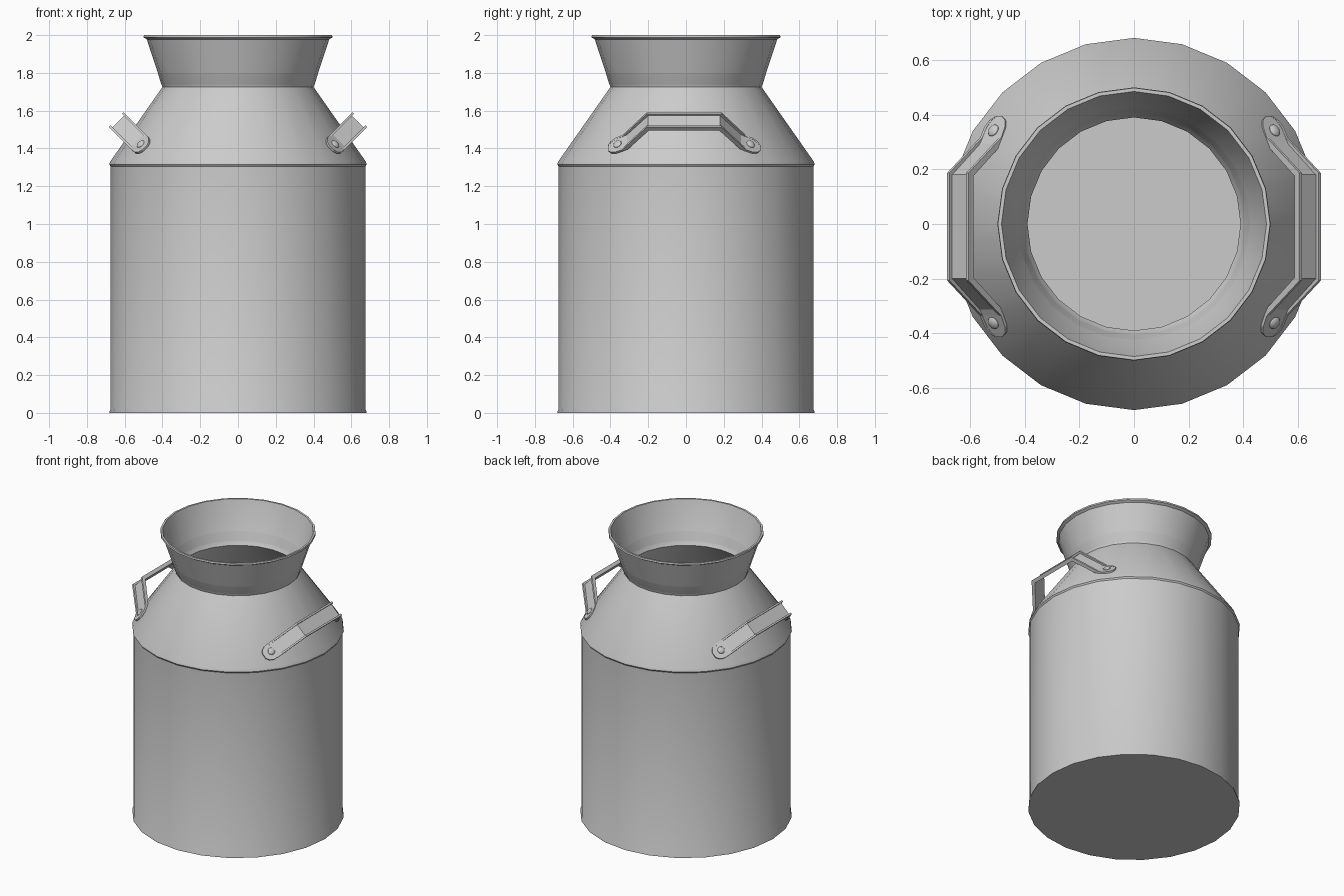
import bpy, bmesh, math
from mathutils import Vector, Matrix

if "Cube" in bpy.data.objects:
    bpy.data.objects.remove(bpy.data.objects["Cube"])

SEG = 24


def finish(bm, name, smooth=True):
    bmesh.ops.recalc_face_normals(bm, faces=bm.faces)
    mesh = bpy.data.meshes.new(name)
    bm.to_mesh(mesh)
    bm.free()
    ob = bpy.data.objects.new(name, mesh)
    bpy.context.collection.objects.link(ob)
    if smooth:
        bpy.ops.object.select_all(action='DESELECT')
        ob.select_set(True)
        bpy.context.view_layer.objects.active = ob
        bpy.ops.object.shade_smooth_by_angle(angle=math.radians(30))
    return ob


def mirror_x(ob):
    ob.modifiers.new("mirror", 'MIRROR').use_axis[0] = True


# Can: one lathed profile, outside then back down the inside
profile = [(0, 0), (0.68, 0), (0.68, 0.008), (0.674, 0.02), (0.674, 1.305),
           (0.681, 1.315), (0.677, 1.33), (0.40, 1.725), (0.483, 1.978),
           (0.50, 1.988), (0.498, 2.0), (0.485, 2.0), (0.408, 1.745),
           (0.39, 1.715), (0.66, 1.315), (0.66, 0.015), (0, 0.015)]
bm = bmesh.new()
verts = [bm.verts.new((r, 0, z)) for r, z in profile]
edges = [bm.edges.new(p) for p in zip(verts, verts[1:])]
bmesh.ops.spin(bm, geom=verts + edges, cent=(0, 0, 0), axis=(0, 0, 1),
               angle=math.tau, steps=SEG, use_duplicate=False)
bmesh.ops.remove_doubles(bm, verts=bm.verts, dist=0.0005)
finish(bm, "can_body")

# Handle frame: strap is tilted 45 degrees away from the shoulder
OUT = Vector((1, 0, 1)).normalized()
WIDE = Vector((1, 0, -1)).normalized()
SIDE = Vector((0, 1, 0))
GRIP = Vector((0.627, -0.01, 1.535))

# Strap stations: along y, outward offset, half width, lip height
T = 0.012
half = [(0.185, 0, 0.055, 0.025), (0.295, -0.14, 0.055, 0.022),
        (0.32, -0.155, 0.055, T), (0.36, -0.176, 0.053, T),
        (0.385, -0.189, 0.04, T), (0.398, -0.196, 0.018, T)]
stations = [(-y, e, h, l) for y, e, h, l in reversed(half)] + half

bm = bmesh.new()
rings = []
for i, (y, e, h, lip) in enumerate(stations):
    here = Vector((y, e))
    dirs = []
    if i > 0:
        dirs.append((here - Vector(stations[i - 1][:2])).normalized())
    if i < len(stations) - 1:
        dirs.append((Vector(stations[i + 1][:2]) - here).normalized())
    d = sum(dirs, Vector((0, 0))).normalized()
    nrm = Vector((-d.y, d.x)) / d.dot(dirs[0])
    k = min(0.012, h * 0.4)
    section = [(-h, 0), (h, 0), (h, lip), (h - k, lip), (h - k, T - 0.001),
               (k - h, T - 0.001), (k - h, lip), (-h, lip)]
    ring = []
    for w, q in section:
        p = here + nrm * q
        ring.append(bm.verts.new(GRIP + SIDE * p.x + OUT * p.y + WIDE * w))
    rings.append(ring)
for a, b in zip(rings, rings[1:]):
    for j in range(8):
        n = (j + 1) % 8
        bm.faces.new((a[j], a[n], b[n], b[j]))
bm.faces.new(rings[0])
bm.faces.new(rings[-1])
mirror_x(finish(bm, "handles", smooth=False))

# Rivets: flattened domes on the strap ends
bm = bmesh.new()
for s in (-1, 1):
    normal = (OUT * 0.88 + SIDE * 0.46 * s).normalized()
    pos = GRIP + SIDE * 0.347 * s + OUT * -0.169 + normal * T
    mat = (Matrix.Translation(pos)
           @ normal.to_track_quat('Z', 'Y').to_matrix().to_4x4()
           @ Matrix.Diagonal((1, 1, 0.5, 1)))
    bmesh.ops.create_uvsphere(bm, u_segments=12, v_segments=8, radius=0.024,
                              matrix=mat)
mirror_x(finish(bm, "rivets"))
